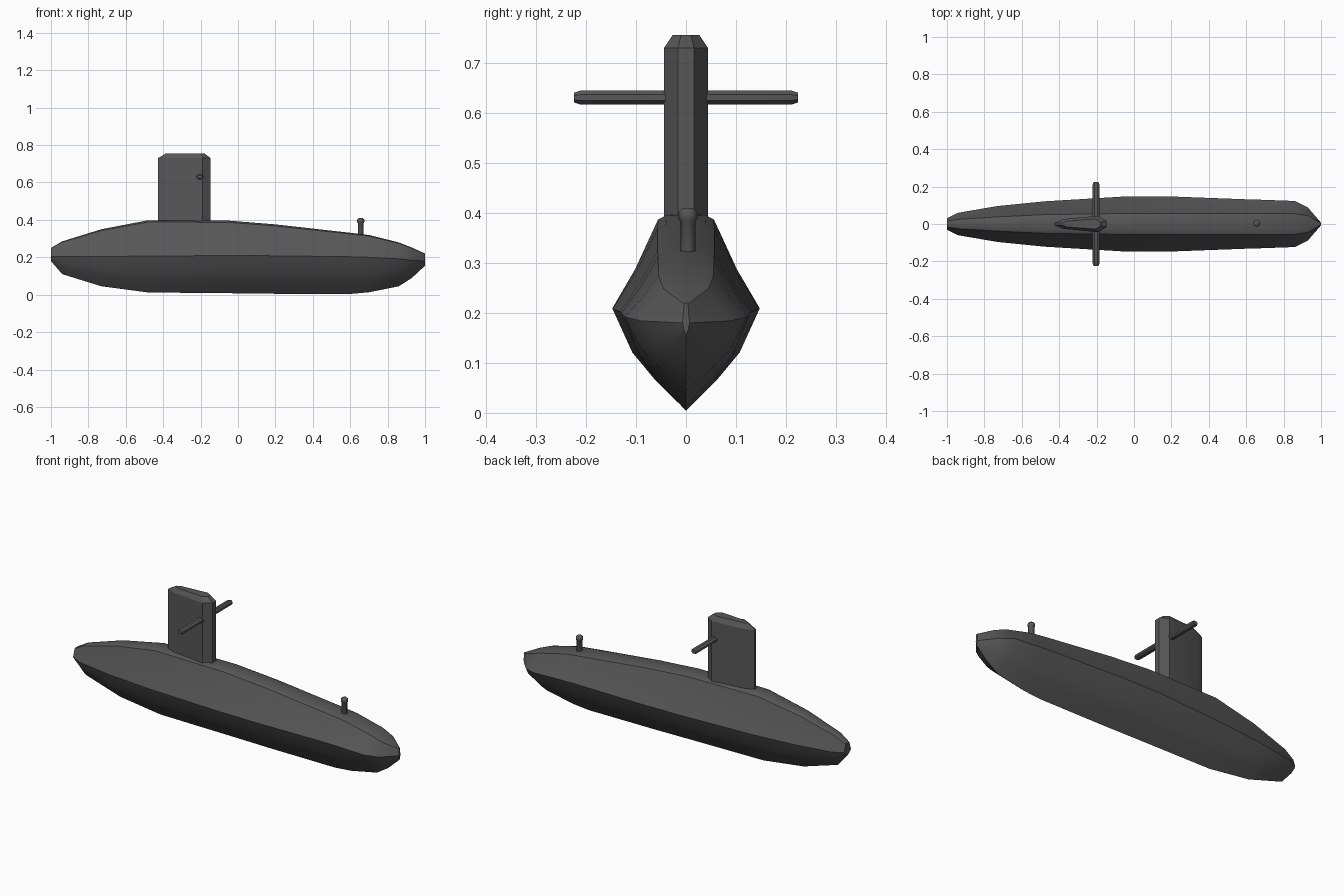
import bpy, bmesh, math

if "Cube" in bpy.data.objects:
    bpy.data.objects.remove(bpy.data.objects["Cube"])

grey = bpy.data.materials.new("dark hull grey")
grey.diffuse_color = (0.095, 0.095, 0.095, 1)
grey.use_nodes = True
grey.node_tree.nodes["Principled BSDF"].inputs["Base Color"].default_value = grey.diffuse_color


def loft(name, rings, angle=30):
    """Skin closed rings of equal length, capped at both ends."""
    bm = bmesh.new()
    loops = [[bm.verts.new(p) for p in ring] for ring in rings]
    n = len(loops[0])
    for a, b in zip(loops, loops[1:]):
        for i in range(n):
            j = (i + 1) % n
            bm.faces.new((a[i], a[j], b[j], b[i]))
    bm.faces.new(loops[0])
    bm.faces.new(loops[-1])
    bmesh.ops.recalc_face_normals(bm, faces=bm.faces)
    mesh = bpy.data.meshes.new(name)
    bm.to_mesh(mesh)
    bm.free()
    mesh.materials.append(grey)
    ob = bpy.data.objects.new(name, mesh)
    bpy.context.collection.objects.link(ob)
    bpy.ops.object.select_all(action='DESELECT')
    ob.select_set(True)
    bpy.context.view_layer.objects.active = ob
    bpy.ops.object.shade_smooth_by_angle(angle=math.radians(angle))
    return ob


# Hull: x, deck z, widest z, keel z, half width, deck half width
stations = [
    (-1.00, 0.250, 0.205, 0.180, 0.030, 0.016),
    (-0.94, 0.285, 0.205, 0.110, 0.060, 0.025),
    (-0.73, 0.350, 0.205, 0.045, 0.096, 0.038),
    (-0.48, 0.398, 0.206, 0.012, 0.121, 0.050),
    (-0.05, 0.396, 0.210, 0.008, 0.147, 0.056),
    (0.20, 0.376, 0.208, 0.005, 0.147, 0.057),
    (0.60, 0.331, 0.203, 0.004, 0.132, 0.057),
    (0.70, 0.319, 0.200, 0.013, 0.129, 0.056),
    (0.86, 0.279, 0.192, 0.045, 0.123, 0.055),
    (0.93, 0.252, 0.184, 0.090, 0.088, 0.045),
    (1.00, 0.220, 0.180, 0.155, 0.007, 0.004),
]


def hull_ring(x, top, mid, low, w, d):
    up, dn = top - mid, mid - low
    side = [(d, top - 0.05 * up), (d + 0.5 * (w - d), mid + 0.42 * up), (w, mid),
            (w * 0.73, mid - 0.43 * dn), (w * 0.42, mid - 0.70 * dn)]
    half = [(0.7 * d, top)] + side
    return ([(x, y, z) for y, z in half] + [(x, 0, low)]
            + [(x, -y, z) for y, z in reversed(half)])


loft("hull", [hull_ring(*s) for s in stations], 35)

# Sail: teardrop plan with a chamfered top
plan = [(-0.428, 0.006), (-0.375, 0.026), (-0.19, 0.044), (-0.146, 0.016)]
cap = [(-0.385, 0.004), (-0.36, 0.015), (-0.205, 0.027), (-0.18, 0.010)]


def sail_ring(pts, z):
    return [(x, y, z) for x, y in pts] + [(x, -y, z) for x, y in reversed(pts)]


loft("sail", [sail_ring(plan, 0.36), sail_ring(plan, 0.73), sail_ring(cap, 0.756)], 25)

# Diving planes: slim octagonal bars with tapered tips
for s, name in ((1, "diving_plane_left"), (-1, "diving_plane_right")):
    loft(name, [[(-0.203 + 0.019 * k * math.cos(math.pi * (i + 0.5) / 4), s * y,
                  0.631 + 0.015 * k * math.sin(math.pi * (i + 0.5) / 4)) for i in range(8)]
                for y, k in ((0.02, 1), (0.212, 1), (0.224, 0.7))], 25)

# Periscope mast with a rounded head
profile = [(0.29, 0.015), (0.383, 0.015), (0.388, 0.019), (0.402, 0.019), (0.409, 0.012)]
loft("bow_mast", [[(0.656 + r * math.cos(math.pi * i / 4), 0.004 + r * math.sin(math.pi * i / 4), z)
                   for i in range(8)] for z, r in profile], 50)
